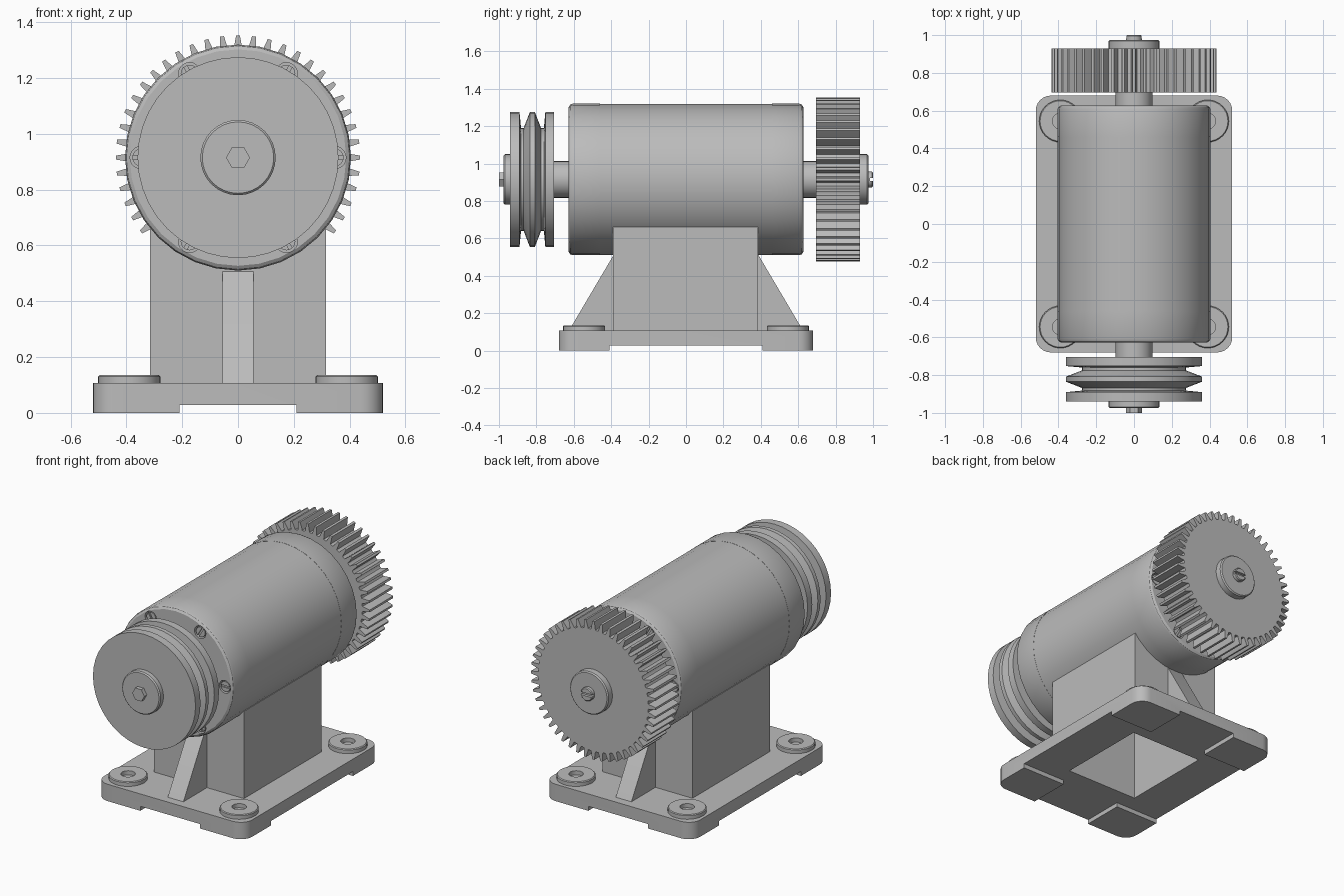
import bpy, bmesh
from math import pi, sin, cos, sqrt, radians
from mathutils import Matrix, Vector

if "Cube" in bpy.data.objects:
    bpy.data.objects.remove(bpy.data.objects["Cube"])

AXIS = 0.915          # height of the shaft centreline
R = 0.405             # housing radius

grey = bpy.data.materials.new("machine_grey")
grey.use_nodes = True
grey.diffuse_color = (0.5, 0.5, 0.5, 1)
grey.node_tree.nodes["Principled BSDF"].inputs["Base Color"].default_value = (0.5, 0.5, 0.5, 1)


def finish(name, bm):
    bmesh.ops.recalc_face_normals(bm, faces=bm.faces)
    mesh = bpy.data.meshes.new(name)
    bm.to_mesh(mesh)
    bm.free()
    mesh.materials.append(grey)
    obj = bpy.data.objects.new(name, mesh)
    bpy.context.scene.collection.objects.link(obj)
    smooth(mesh)
    return obj


def smooth(mesh):
    mesh.shade_smooth()
    mesh.set_sharp_from_angle(angle=radians(32))


def box(name, x, y, z, corner=0):
    """Box from (min, max) ranges, with optional rounded vertical corners."""
    bm = bmesh.new()
    bmesh.ops.create_cube(bm, size=1)
    for v in bm.verts:
        v.co = Vector((r[0] if c < 0 else r[1] for r, c in zip((x, y, z), v.co)))
    if corner:
        edges = [e for e in bm.edges if abs(e.verts[0].co.z - e.verts[1].co.z) > 0.01]
        bmesh.ops.bevel(bm, geom=edges, offset=corner, segments=6, profile=0.5, affect='EDGES')
    return finish(name, bm)


def lathe(name, profile, sides=32, centre=(0, AXIS), vertical=False, phase=0):
    """Turn (position, radius) points round the shaft axis, or a vertical axis."""
    bm = bmesh.new()
    rings = []
    for p, r in profile:
        ring = []
        for i in range(sides):
            a = 2 * pi * i / sides + phase
            u, w = centre[0] + r * cos(a), centre[1] + r * sin(a)
            ring.append(bm.verts.new((u, w, p) if vertical else (u, p, w)))
        rings.append(ring)
    for a, b in zip(rings, rings[1:]):
        for i in range(sides):
            j = (i + 1) % sides
            bm.faces.new((a[i], a[j], b[j], b[i]))
    bm.faces.new(rings[0])
    bm.faces.new(rings[-1])
    return finish(name, bm)


def prism(name, outline, offset):
    """Extrude a closed 3D outline along an offset."""
    bm = bmesh.new()
    face = bm.faces.new([bm.verts.new(p) for p in outline])
    new = bmesh.ops.extrude_face_region(bm, geom=[face])["geom"]
    bmesh.ops.translate(bm, vec=offset, verts=[g for g in new if isinstance(g, bmesh.types.BMVert)])
    return finish(name, bm)


def cut(obj, cutters):
    for c in cutters:
        m = obj.modifiers.new("cut", 'BOOLEAN')
        m.operation, m.solver, m.object = 'DIFFERENCE', 'EXACT', c
    graph = bpy.context.evaluated_depsgraph_get()
    mesh = bpy.data.meshes.new_from_object(obj.evaluated_get(graph))
    obj.modifiers.clear()
    obj.data = mesh
    smooth(mesh)
    for c in cutters:
        bpy.data.objects.remove(c)


# Base plate with four feet and a hollow up into the pedestal
base = box("base_plate", (-0.52, 0.52), (-0.68, 0.68), (0, 0.107), corner=0.08)
cut(base, [box("cutter", (-0.21, 0.21), (-1, 1), (-0.1, 0.028)),
           box("cutter", (-1, 1), (-0.41, 0.41), (-0.1, 0.028)),
           box("cutter", (-0.255, 0.255), (-0.3, 0.3), (-0.1, 0.3))])

pedestal = box("pedestal", (-0.315, 0.315), (-0.39, 0.385), (0.1, 0.66))
cut(pedestal, [box("cutter", (-0.255, 0.255), (-0.3, 0.3), (0, 0.6))])

for side, label in ((-1, "front"), (1, "back")):
    # Sloping rib between pedestal and base
    prism(f"{label}_rib", [(-0.055, side * y, z) for y, z in
                           ((0.36, 0.1), (0.63, 0.1), (0.385, 0.515), (0.36, 0.54))],
          (0.11, 0, 0))
    # Mounting bosses with bolt holes
    for x, hand in ((-0.39, "right"), (0.39, "left")):
        spot = (x, side * 0.545)
        boss = lathe(f"{label}_{hand}_boss", [(0.1, 0.112), (0.13, 0.112), (0.135, 0.107)],
                     centre=spot, vertical=True)
        cut(boss, [lathe("cutter", [(0.109, 0.042), (0.2, 0.042)], 20, spot, True)])

    # End cover with six recessed slotted screws
    end = side * 0.627
    cover = lathe(f"{label}_cover", [(side * 0.46, R), (end - side * 0.02, R),
                                     (end - side * 0.008, R - 0.005), (end, R - 0.017)])
    pockets = []
    for k in range(6):
        a = k * pi / 3
        spot = (0.347 * cos(a), AXIS + 0.347 * sin(a))
        pockets.append(lathe("cutter", [(end - side * 0.03, 0.04), (end + side * 0.1, 0.04)], 20, spot))
        screw = lathe(f"{label}_screw_{k + 1}", [(end - side * 0.04, 0.032), (end - side * 0.004, 0.032)], 16, spot)
        slot = box("cutter", (-0.1, 0.1), (-0.012, 0.012), (-0.006, 0.006))
        slot.data.transform(Matrix.Translation((spot[0], end, spot[1])) @ Matrix.Rotation(-a, 4, 'Y'))
        cut(screw, [slot])
    cut(cover, pockets)

    # Shaft and retaining washer
    lathe(f"{label}_shaft", [(side * 0.6, 0.098), (side * 0.72, 0.098)])
    lathe(f"{label}_washer", [(side * 0.92, 0.135), (side * 0.968, 0.135), (side * 0.975, 0.128)])

# Housing barrel
lathe("housing_barrel", [(-0.46, R - 0.001), (0.46, R - 0.001)])

# Twin-groove pulley
lathe("pulley", [(-0.94, 0.36), (-0.89, 0.36), (-0.882, 0.275), (-0.868, 0.275), (-0.835, 0.36),
                 (-0.808, 0.36), (-0.775, 0.275), (-0.76, 0.275), (-0.752, 0.36), (-0.705, 0.36)], 40)
lathe("hex_bolt", [(-0.96, 0.043), (-1, 0.043)], 6)

# Spur gear: each tooth is a tapered outline step
TEETH = 48
tooth = ((-0.5, 0.385), (-0.3, 0.387), (-0.22, 0.41), (-0.12, 0.438),
         (0.12, 0.438), (0.22, 0.41), (0.3, 0.387))
outline = []
for t in range(TEETH):
    for step, r in tooth:
        a = (t + step) * 2 * pi / TEETH
        outline.append((r * cos(a), 0.695, AXIS + r * sin(a)))
prism("spur_gear", outline, (0, 0.235, 0))

# Slotted bolt on the gear end
bolt = lathe("slotted_bolt", [(0.96, 0.042), (0.995, 0.042), (1, 0.037)], 20)
cut(bolt, [box("cutter", (-0.1, 0.1), (0.983, 1.1), (AXIS - 0.009, AXIS + 0.009))])
